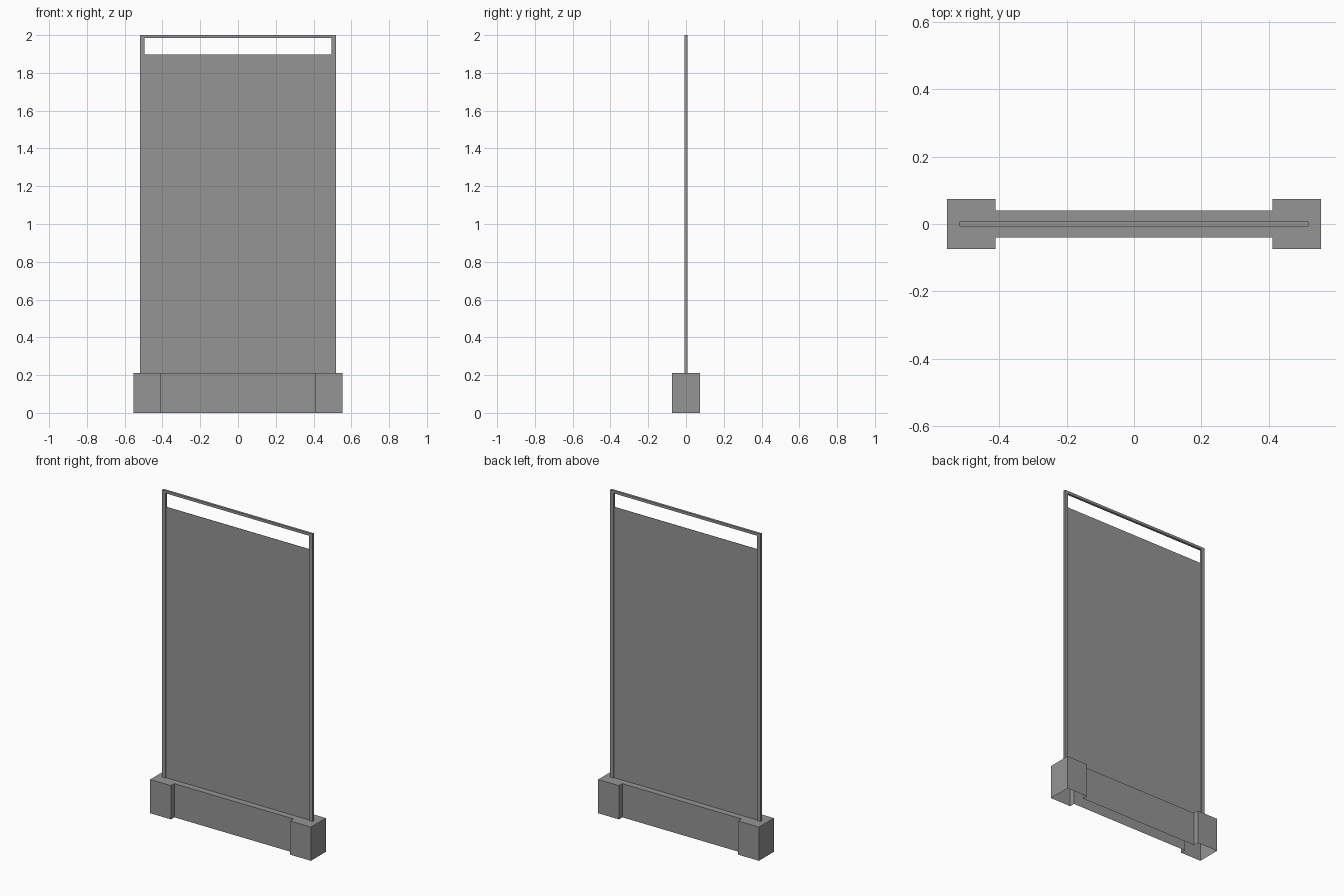
import bpy
import bmesh

if "Cube" in bpy.data.objects:
    bpy.data.objects.remove(bpy.data.objects["Cube"], do_unlink=True)

grey = bpy.data.materials.new("mid_grey")
grey.use_nodes = True
color = (0.3, 0.3, 0.3, 1)
grey.diffuse_color = color
grey.node_tree.nodes["Principled BSDF"].inputs["Base Color"].default_value = color

HEIGHT = 2.0
BASE_TOP = 0.21
HALF_W = 0.518        # outer half width of the frame
POST = 0.023          # post width
RAIL = 0.016          # top rail height
DEPTH = 0.0075        # half depth of the frame
SCREEN_TOP = 1.897


def finish(name, bm):
    bmesh.ops.recalc_face_normals(bm, faces=bm.faces)
    mesh = bpy.data.meshes.new(name)
    bm.to_mesh(mesh)
    bm.free()
    mesh.materials.append(grey)
    obj = bpy.data.objects.new(name, mesh)
    bpy.context.collection.objects.link(obj)
    return obj


def extrude_outline(name, points, offset, open_start=False):
    """Extrude a flat outline; optionally leave its starting side open."""
    bm = bmesh.new()
    start = bm.faces.new([bm.verts.new(p) for p in points])
    result = bmesh.ops.extrude_face_region(bm, geom=[start], use_keep_orig=True)
    moved = [v for v in result["geom"] if isinstance(v, bmesh.types.BMVert)]
    bmesh.ops.translate(bm, verts=moved, vec=offset)
    if open_start:
        bmesh.ops.delete(bm, geom=[start], context="FACES_ONLY")
    return finish(name, bm)


# Base: one hollow shell with wider end blocks, open underneath
END_X, NECK_X, END_Y, BAR_Y = 0.554, 0.411, 0.0735, 0.04
quarter = [(END_X, END_Y), (NECK_X, END_Y), (NECK_X, BAR_Y)]
outline = quarter + [(-x, y) for x, y in reversed(quarter)]
outline += [(-x, -y) for x, y in outline]
extrude_outline("base", [(x, y, 0) for x, y in outline], (0, 0, BASE_TOP), True)

# Frame: two posts joined by a thin top rail
inner = HALF_W - POST
half = [(HALF_W, BASE_TOP), (HALF_W, HEIGHT)]
inside = [(inner, HEIGHT - RAIL), (inner, BASE_TOP)]
arch = half + [(-x, z) for x, z in reversed(half)]
arch += [(-x, z) for x, z in reversed(inside)] + inside
extrude_outline("frame", [(x, -DEPTH, z) for x, z in arch], (0, 2 * DEPTH, 0))

# Screen: thin sheet between the posts, with a gap below the rail
sheet = [(-inner, BASE_TOP), (inner, BASE_TOP), (inner, SCREEN_TOP), (-inner, SCREEN_TOP)]
extrude_outline("screen", [(x, -0.001, z) for x, z in sheet], (0, 0.002, 0))
